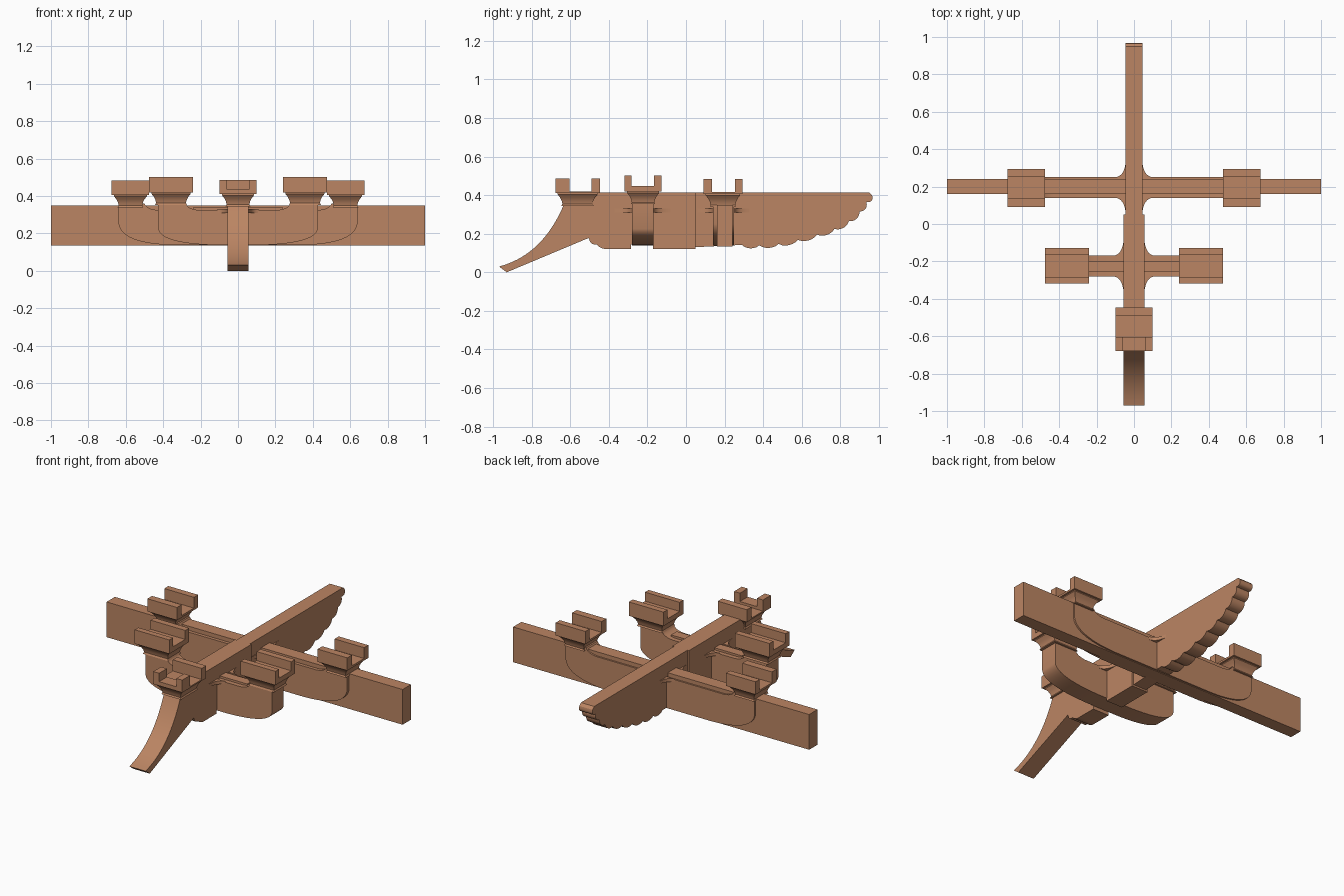
import bpy, bmesh, math
from mathutils import Vector

if "Cube" in bpy.data.objects:
    bpy.data.objects.remove(bpy.data.objects["Cube"])

wood = bpy.data.materials.new("warm_brown_wood")
wood.diffuse_color = (0.50, 0.235, 0.125, 1)
wood.use_nodes = True
wood.node_tree.nodes["Principled BSDF"].inputs["Base Color"].default_value = wood.diffuse_color


def finish(name, bm):
    bmesh.ops.recalc_face_normals(bm, faces=bm.faces)
    me = bpy.data.meshes.new(name)
    bm.to_mesh(me)
    bm.free()
    me.materials.append(wood)
    ob = bpy.data.objects.new(name, me)
    bpy.context.collection.objects.link(ob)
    bpy.context.view_layer.objects.active = ob
    bpy.ops.object.select_all(action='DESELECT')
    ob.select_set(True)
    bpy.ops.object.shade_smooth_by_angle(angle=math.radians(25))
    return ob


def prism(name, pts, axis, a, b):
    """Extrude a 2D outline along an axis from a to b."""
    place = {'x': lambda p, t: (t, p[0], p[1]),
             'y': lambda p, t: (p[0], t, p[1]),
             'z': lambda p, t: (p[0], p[1], t)}[axis]
    bm = bmesh.new()
    face = bm.faces.new([bm.verts.new(place(p, a)) for p in pts])
    ext = bmesh.ops.extrude_face_region(bm, geom=[face])
    d = Vector(place((0, 0), b - a))
    bmesh.ops.translate(bm, vec=d, verts=[v for v in ext['geom'] if isinstance(v, bmesh.types.BMVert)])
    return finish(name, bm)


def box(bm, x0, x1, y0, y1, z0, z1):
    vs = bmesh.ops.create_cube(bm, size=1)['verts']
    for v in vs:
        v.co = (x1 if v.co.x > 0 else x0, y1 if v.co.y > 0 else y0, z1 if v.co.z > 0 else z0)


def scallops(cusps, bulge, n=6):
    """Chain of small arcs bulging to the right of travel (outward, below)."""
    out = []
    for (a, b), (c, d) in zip(cusps, cusps[1:]):
        length = math.hypot(c - a, d - b)
        nx, nz = (d - b) / length, -(c - a) / length
        for i in range(n):
            t = i / n
            h = bulge * math.sin(math.pi * t) ** 0.7 if t > 0 else 0
            out.append((a + (c - a) * t + nx * h, b + (d - b) * t + nz * h))
    return out + [cusps[-1]]


def bezier(p, q, r, n=12):
    return [tuple((1 - t) ** 2 * a + 2 * t * (1 - t) * b + t * t * c for a, b, c in zip(p, q, r))
            for t in [i / n for i in range(n + 1)]]


# Front half of the long arm with the drooping beak
beak = bezier((-0.63, 0.36), (-0.74, 0.09), (-0.97, 0.03), 18)
front = ([(0.05, 0.415), (-0.61, 0.415), (-0.61, 0.36)] + beak + [(-0.93, 0.0)]
         + [(-0.505, 0.178)] + scallops([(-0.50, 0.165), (-0.465, 0.145), (-0.40, 0.12)], 0.008)
         + [(-0.285, 0.12), (-0.285, 0.145), (-0.17, 0.145), (-0.17, 0.12), (0.05, 0.12)])
prism("long_arm_front", front, 'x', -0.055, 0.055)

# Rear half of the long arm with the scalloped tail
cusps = [(0.29, 0.142), (0.38, 0.14), (0.48, 0.147), (0.58, 0.168), (0.68, 0.195),
         (0.77, 0.225), (0.845, 0.265), (0.90, 0.315), (0.935, 0.365), (0.965, 0.40)]
rear = [(0.04, 0.415), (0.04, 0.13)] + scallops(cusps, 0.017) + [(0.95, 0.415)]
prism("long_arm_tail", rear, 'x', -0.045, 0.045)

# Straight cross beam
bm = bmesh.new()
box(bm, -1, 1, 0.16, 0.24, 0.135, 0.35)
finish("cross_beam", bm)


def bracket_arm(name, L, zc, xb, xi, yc, hw):
    """Boat-shaped arm: rounded lower corners, upturned ends, ridge on top."""
    lower = bezier((L, zc), (L * 0.97, 0.145), (xb, 0.138))
    upper = bezier((xi - 0.07, 0.325), (xi - 0.01, 0.33), (xi, 0.36), 6)
    half = upper + [(L, 0.36)] + lower
    pts = half + [(-x, z) for x, z in reversed(half)]
    prism(name, pts, 'y', yc - hw, yc + hw)
    ridge = bmesh.new()
    box(ridge, -xi + 0.04, xi - 0.04, yc - hw * 0.5, yc + hw * 0.5, 0.32, 0.338)
    finish(name + "_ridge", ridge)


bracket_arm("rear_bracket_arm", 0.638, 0.25, 0.35, 0.50, 0.195, 0.055)
bracket_arm("front_bracket_arm", 0.427, 0.225, 0.12, 0.28, -0.225, 0.056)

# Concave flares where the arms meet the long arm
for label, yc, w, reach in (("rear", 0.195, 0.045, 0.08), ("front", -0.225, 0.055, 0.09)):
    for sx in (-1, 1):
        for sy in (-1, 1):
            arc = bezier((sx * w, yc + sy * (0.055 + reach)), (sx * (w + 0.006), yc + sy * 0.061),
                         (sx * (w + 0.055), yc + sy * 0.055), 8)
            prism(label + "_joint_flare", arc + [(sx * w, yc + sy * 0.055)], 'z', 0.31, 0.33)


def bearing_block(name, xc, y0, y1, hx, zb, top, floor, ch0, ch1, notch=False):
    """Flared foot, square body and a channel along x between two lips."""
    bm = bmesh.new()
    yc, hy = (y0 + y1) / 2, (y1 - y0) / 2
    rings = []
    for z, inset in ((-0.065, 0.032), (-0.055, 0.037), (-0.04, 0.034), (-0.022, 0.025),
                     (-0.006, 0.012), (0, 0.012)):
        a, b = hx - inset, hy - inset
        rings.append([bm.verts.new((xc + sx * a, yc + sy * b, zb + z))
                      for sx, sy in ((-1, -1), (1, -1), (1, 1), (-1, 1))])
    for r, s in zip(rings, rings[1:]):
        for i in range(4):
            bm.faces.new((r[i], r[(i + 1) % 4], s[(i + 1) % 4], s[i]))
    bm.faces.new(rings[0])
    bm.faces.new(rings[-1])
    x0, x1 = xc - hx, xc + hx
    box(bm, x0, x1, y0, y1, zb, floor)
    box(bm, x0, x1, ch1, y1, floor, top)
    if notch:
        box(bm, x0, x1, y0, ch0, floor, 0.435)
        box(bm, x0, x0 + 0.04, y0, ch0, 0.435, top)
        box(bm, x1 - 0.04, x1, y0, ch0, 0.435, top)
    else:
        box(bm, x0, x1, y0, ch0, floor, top)
    finish(name, bm)


for side, s in (("left", -1), ("right", 1)):
    bearing_block(side + "_rear_block", s * 0.575, 0.09, 0.293, 0.1, 0.405, 0.483, 0.417, 0.135, 0.253)
    bearing_block(side + "_front_block", s * 0.358, -0.318, -0.127, 0.117, 0.418, 0.503, 0.448, -0.283, -0.165)
bearing_block("beak_block", 0, -0.678, -0.447, 0.098, 0.41, 0.486, 0.418, -0.603, -0.49, notch=True)
